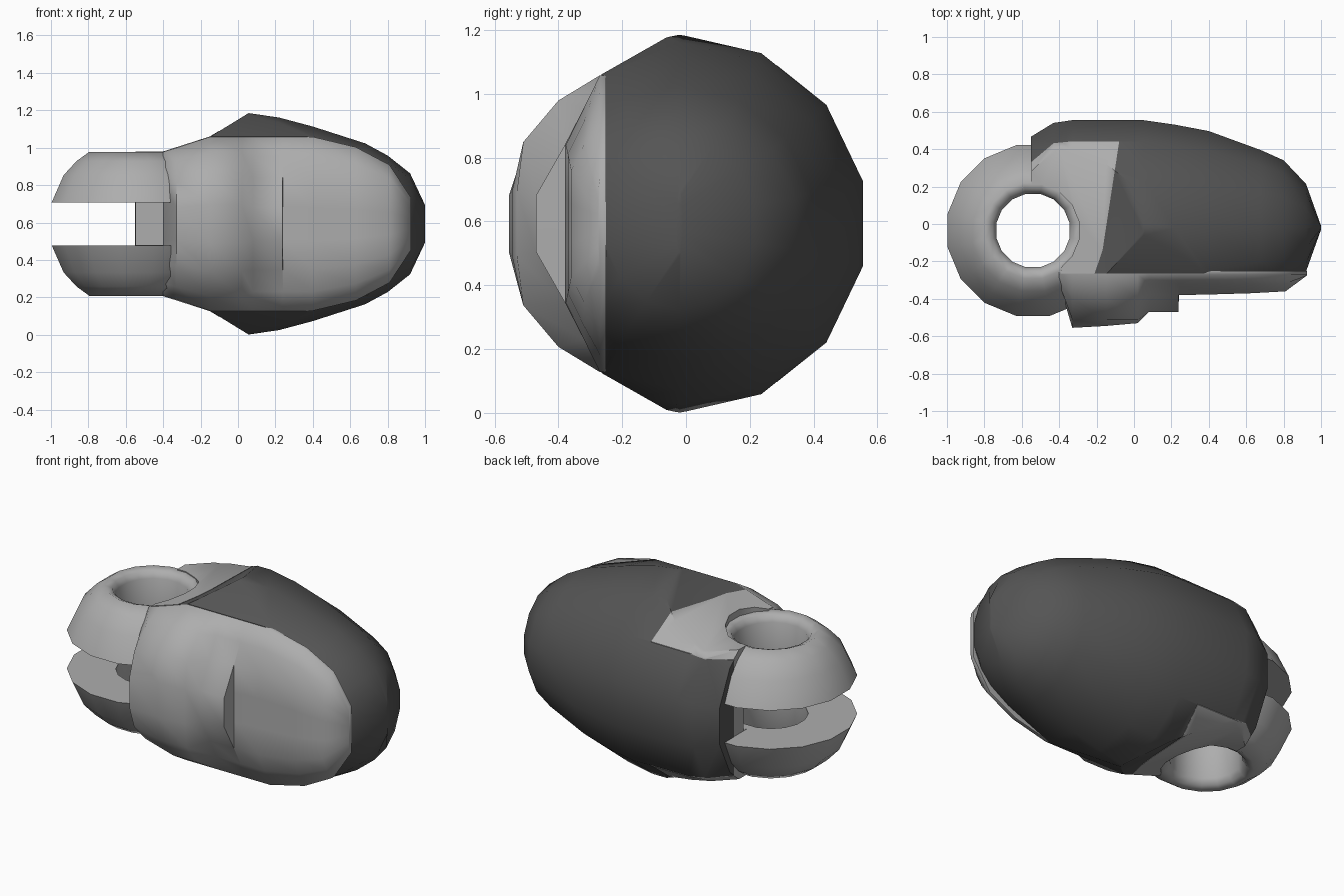
import bpy, bmesh, math

if "Cube" in bpy.data.objects:
    bpy.data.objects.remove(bpy.data.objects["Cube"])

CY, CZ = -0.02, 0.593          # long axis of the shell
PX, PY = -0.54, -0.035         # hinge pin centre


def material(name, v):
    m = bpy.data.materials.new(name)
    m.diffuse_color = (v, v, v, 1)
    m.use_nodes = True
    m.node_tree.nodes["Principled BSDF"].inputs["Base Color"].default_value = m.diffuse_color
    return m


LIGHT, DARK = material("light_grey", 0.42), material("dark_grey", 0.09)


def make(name, bm, mat=None):
    bmesh.ops.recalc_face_normals(bm, faces=bm.faces)
    me = bpy.data.meshes.new(name)
    bm.to_mesh(me)
    bm.free()
    ob = bpy.data.objects.new(name, me)
    bpy.context.collection.objects.link(ob)
    if mat:
        me.materials.append(mat)
    return ob


def loft(rings, closed=False):
    """Skin equal-length rings of points; cap the ends or join them up."""
    bm = bmesh.new()
    vs = [[bm.verts.new(p) for p in r] for r in rings]
    n = len(rings[0])
    pairs = list(zip(vs, vs[1:])) + ([(vs[-1], vs[0])] if closed else [])
    for a, b in pairs:
        for i in range(n):
            j = (i + 1) % n
            bm.faces.new((a[i], a[j], b[j], b[i]))
    if not closed:
        bm.faces.new(vs[0])
        bm.faces.new(vs[-1])
    return bm


def prism(name, pts, to3d, lo, hi):
    return make(name, loft([[to3d(a, b, h) for a, b in pts] for h in (lo, hi)]))


def boolean(ob, cutter, op="DIFFERENCE"):
    m = ob.modifiers.new("cut", "BOOLEAN")
    m.object, m.operation, m.solver = cutter, op, "EXACT"
    bpy.context.view_layer.objects.active = ob
    bpy.ops.object.modifier_apply(modifier=m.name)
    bpy.data.objects.remove(cutter)


def slice_off(bm, co, no):
    """Plane cut that removes the outer side and caps the opening."""
    r = bmesh.ops.bisect_plane(bm, geom=bm.verts[:] + bm.edges[:] + bm.faces[:],
                               plane_co=co, plane_no=no, clear_outer=True)
    edges = [e for e in r["geom_cut"] if isinstance(e, bmesh.types.BMEdge)]
    bmesh.ops.holes_fill(bm, edges=edges)


def plan(a, b, h):
    return (a, b, h)


def side(s):
    return lambda a, b, h: (a, h, CZ + s * b)


def body(name, mat, grow=0.0):
    """14-sided rounded body along x, sliced flat at the front and planed on both sides."""
    prof = [(-0.55, .50, .50), (-0.43, .575, .575), (-0.33, .59, .59), (0.05, .59, .593),
            (0.22, .565, .568), (0.4, .53, .52), (0.68, .425, .43), (0.8, .37, .365),
            (0.92, .24, .27), (1.0, .01, .1)]
    rings = []
    for x, ry, rz in prof:
        ang = [math.pi / 2 + 2 * math.pi * i / 14 for i in range(14)]
        rings.append([(x, CY + (ry + grow) * math.cos(a), CZ + (rz + grow) * math.sin(a))
                      for a in ang])
    bm = loft(rings)
    slice_off(bm, (0, -0.265, 0), (0, -1, 0))
    for s in (1, -1):          # bevel running from the pad up to the widest line
        slice_off(bm, (0, -0.27, CZ + s * (.465 + grow)), (0, -.568, s))
    ob = make(name, bm, mat)
    g = grow
    for s in (1, -1):
        cap = [(-0.7, .385 + g), (-0.4, .385 + g), (-0.15, .465 + g), (0.06, .594 + g),
               (0.06, .9), (-0.7, .9)]
        boolean(ob, prism("cutter", cap, side(s), -0.8, 0.44 + g))
    return ob


# Dark rounded shell with the notch for the hinge
shell = body("outer_shell", DARK)
notch = [(-0.08, .44), (-0.33, .44), (-0.43, .43), (-0.55, .33), (-0.7, .2), (-0.7, -.8),
         (-0.26, -.8), (-0.26, -.29), (-0.17, -.14)]
boolean(shell, prism("cutter", notch, plan, -0.5, 1.7))

# Light hub filling the notch, with slot and pin clearance
hub = body("hinge_hub", LIGHT, 0.002)
hub_plan = [(-0.079, .442), (-0.33, .442), (-0.43, .432), (-0.548, .332), (-0.548, .20),
            (-0.36, .0), (-0.4, -.35), (-0.24, -.35), (-0.168, -.14)]
boolean(hub, prism("cutter", hub_plan, plan, -0.5, 1.7), "INTERSECT")
circle = [(PX + .25 * math.cos((i + .5) * math.pi / 8),
           PY + .25 * math.sin((i + .5) * math.pi / 8)) for i in range(16)]
boolean(hub, prism("cutter", circle, plan, -0.5, 1.7))
slot = [(-1.2, -.9), (-0.37, -.9), (-0.37, .24), (-1.2, .24)]
boolean(hub, prism("cutter", slot, plan, 0.48, 0.71))

# Two domed fork prongs with a pin hole
prong_profile = [(.20, .115), (.20, .335), (.22, .368), (.26, .385), (.33, .335),
                 (.40, .26), (.465, .115)]
prongs = []
for s, nm in ((1, "upper_prong"), (-1, "lower_prong")):
    rings = []
    for i in range(16):
        a = 2 * math.pi * (i + 0.5) / 16
        rings.append([(PX + r * math.cos(a), PY + r * math.sin(a), CZ + s * z)
                      for r, z in prong_profile])
    prongs.append(make(nm, loft(rings, closed=True), LIGHT))

# Front pad: (x, half height, depth limit); narrow raised middle ends in a step at x = 0.24
full = [(1, 0), (.83, .13), (.55, .24), (.22, .285)]
stepped = [(1, 0), (.78, .05), (.53, .11), (.19, .20)]
sections = [(-0.40, .385, .05, full), (-0.33, .405, .285, full), (-0.15, .465, .275, full),
            (0.02, .465, .26, full), (0.08, .465, .20, stepped), (0.238, .465, .20, stepped),
            (0.24, .465, .11, stepped), (0.4, .465, .107, stepped), (0.63, .41, .10, stepped),
            (0.81, .315, .09, stepped), (0.925, .14, .005, stepped)]
rings = []
for x, h, c, shape in sections:
    half = [(h, -0.25)] + [(h * f, -0.27 - min(d, c)) for f, d in shape]
    rings.append([(x, y, CZ + z) for z, y in half] +
                 [(x, y, CZ - z) for z, y in reversed(half)])
pad = make("front_pad", loft(rings), LIGHT)


# Smooth shading with crisp edges
def smooth(obs, degrees):
    bpy.ops.object.select_all(action="DESELECT")
    for ob in obs:
        ob.select_set(True)
    bpy.context.view_layer.objects.active = obs[0]
    bpy.ops.object.shade_smooth_by_angle(angle=math.radians(degrees))


smooth([shell, hub], 42)
smooth([pad] + prongs, 65)
